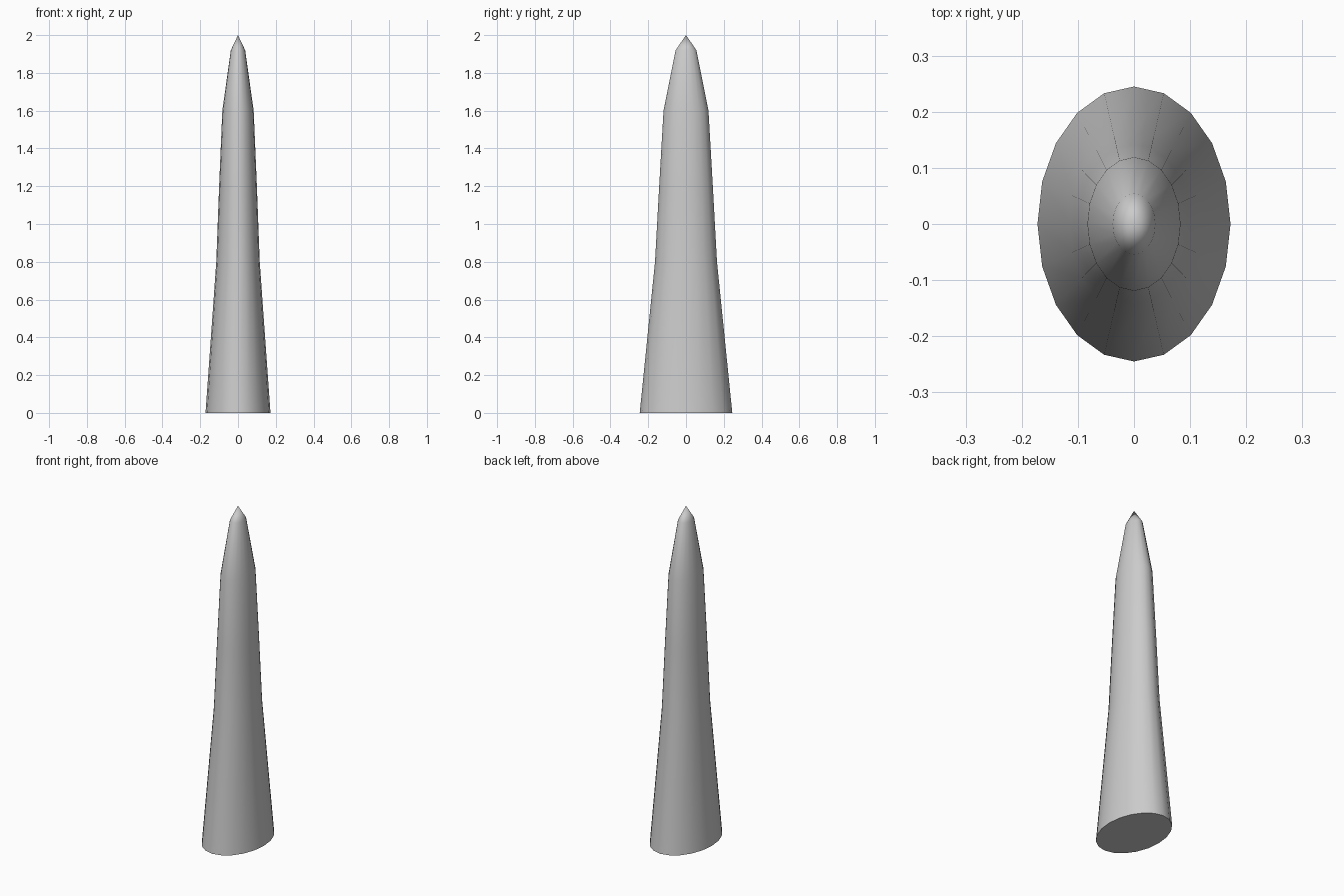
import bpy, bmesh, math

if "Cube" in bpy.data.objects:
    bpy.data.objects.remove(bpy.data.objects["Cube"])

SIDES = 20
# Profile: height, half width in x, half width in y
PROFILE = [(0, 0.172, 0.245), (0.8, 0.115, 0.164), (1.2, 0.1, 0.142),
           (1.6, 0.083, 0.119), (1.92, 0.038, 0.055)]
TIP_HEIGHT = 2.0

bm = bmesh.new()

# Oval rings up the spike
rings = []
for z, rx, ry in PROFILE:
    angles = [2 * math.pi * i / SIDES for i in range(SIDES)]
    rings.append([bm.verts.new((rx * math.cos(a), ry * math.sin(a), z)) for a in angles])

# Tapered walls
for low, high in zip(rings, rings[1:]):
    for i in range(SIDES):
        j = (i + 1) % SIDES
        bm.faces.new((low[i], low[j], high[j], high[i]))

# Pointed tip and flat base
tip = bm.verts.new((0, 0, TIP_HEIGHT))
for i in range(SIDES):
    bm.faces.new((rings[-1][i], rings[-1][(i + 1) % SIDES], tip))
bm.faces.new(rings[0][::-1])

mesh = bpy.data.meshes.new("spike")
bm.to_mesh(mesh)
bm.free()
spike = bpy.data.objects.new("spike", mesh)
bpy.context.collection.objects.link(spike)

# Smooth sides, sharp base rim
bpy.context.view_layer.objects.active = spike
spike.select_set(True)
bpy.ops.object.shade_smooth_by_angle(angle=math.radians(50))
